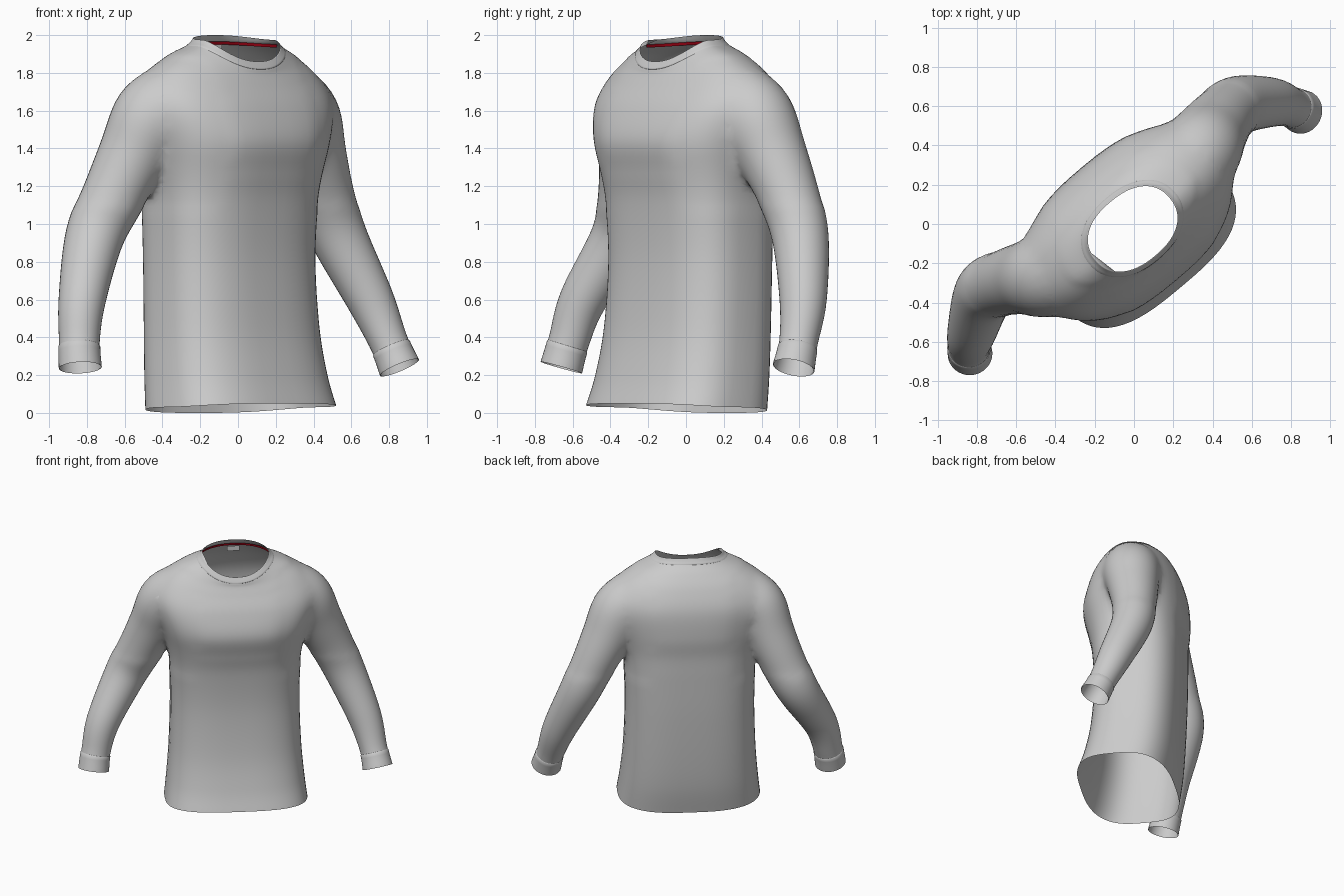
import bpy, bmesh, math
from mathutils import Vector, Matrix

if "Cube" in bpy.data.objects:
    bpy.data.objects.remove(bpy.data.objects["Cube"], do_unlink=True)

# The garment is turned about the vertical axis; local u = width, v = depth
TURN = Matrix.Translation((-0.04, 0.015, 0)) @ Matrix.Rotation(math.radians(40), 4, 'Z')
SIDES = 64


def material(name, colour):
    mat = bpy.data.materials.new(name)
    mat.use_nodes = True
    mat.diffuse_color = (*colour, 1)
    mat.node_tree.nodes["Principled BSDF"].inputs["Base Color"].default_value = (*colour, 1)
    return mat


fabric = material("grey fabric", (0.6, 0.6, 0.6))
red = material("red tape", (0.25, 0.0, 0.005))


def spline(rows, t):
    """Smooth interpolation through rows of numbers, t in row units."""
    i = min(int(t), len(rows) - 2)
    f = t - i
    a, b, c, d = (rows[min(max(i + k, 0), len(rows) - 1)] for k in (-1, 0, 1, 2))
    return [q + 0.5 * f * (r - p + f * (2 * p - 5 * q + 4 * r - s + f * (3 * (q - r) + s - p)))
            for p, q, r, s in zip(a, b, c, d)]


def loft(name, rings, mat, closed=True, caps=False):
    """Skin a list of point rings into one smooth object."""
    bm = bmesh.new()
    loops = [[bm.verts.new(p) for p in ring] for ring in rings]
    n = len(loops[0])
    for lo, hi in zip(loops, loops[1:]):
        for j in range(n if closed else n - 1):
            k = (j + 1) % n
            bm.faces.new((lo[j], lo[k], hi[k], hi[j]))
    if caps:
        bm.faces.new(loops[0])
        bm.faces.new(loops[-1])
    bmesh.ops.recalc_face_normals(bm, faces=bm.faces)
    mesh = bpy.data.meshes.new(name)
    bm.to_mesh(mesh)
    bm.free()
    mesh.materials.append(mat)
    mesh.shade_smooth()
    obj = bpy.data.objects.new(name, mesh)
    bpy.context.collection.objects.link(obj)
    return obj


# Torso rows: side z, front z, back z, half width, depth centre, half depth, squareness
TORSO = [
    (0.03, 0.05, 0.0, 0.525, -0.085, 0.352, 2.9),
    (0.2, 0.2, 0.2, 0.505, -0.045, 0.345, 2.8),
    (0.45, 0.45, 0.45, 0.485, -0.01, 0.33, 2.8),
    (0.8, 0.8, 0.8, 0.475, 0.01, 0.325, 2.8),
    (1.1, 1.1, 1.1, 0.485, 0.005, 0.335, 2.8),
    (1.28, 1.27, 1.28, 0.51, -0.01, 0.352, 2.7),
    (1.45, 1.44, 1.45, 0.555, -0.02, 0.375, 2.6),
    (1.65, 1.61, 1.65, 0.605, -0.005, 0.345, 2.5),
    (1.8, 1.73, 1.8, 0.53, -0.005, 0.285, 2.3),
    (1.89, 1.79, 1.9, 0.4, -0.025, 0.235, 2.2),
    (1.945, 1.82, 1.96, 0.28, -0.05, 0.202, 2.2),
    (1.975, 1.86, 2.0, 0.245, -0.052, 0.178, 2.3),
]


def torso_ring(t, grow=0.0, start=0.0, sweep=360.0, lift=0.0):
    zs, zf, zb, a, vc, b, p = spline(TORSO, t)
    count = SIDES if sweep == 360 else SIDES // 2 + 1
    steps = SIDES if sweep == 360 else SIDES // 2
    ring = []
    for j in range(count):
        ang = math.radians(start + sweep * j / steps)
        c, s = math.cos(ang), math.sin(ang)
        cu = math.copysign(abs(c) ** (2 / p), c)
        sv = math.copysign(abs(s) ** (2 / p), s)
        z = zs + ((zf if s < 0 else zb) - zs) * sv * sv + lift
        ring.append(TURN @ Vector(((a + grow) * cu, vc + (b + grow) * sv, z)))
    return ring


# Sleeve rows: centre x, y, z, radius
LEFT = [(0.2, 0.22, 1.74, 0.11), (0.32, 0.345, 1.61, 0.212), (0.385, 0.45, 1.38, 0.192),
        (0.455, 0.545, 1.15, 0.165), (0.535, 0.605, 0.93, 0.15), (0.7, 0.62, 0.6, 0.125),
        (0.8, 0.595, 0.37, 0.102), (0.855, 0.57, 0.24, 0.108)]
RIGHT = [(-0.3, -0.17, 1.74, 0.11), (-0.435, -0.26, 1.61, 0.212), (-0.55, -0.275, 1.38, 0.19),
         (-0.66, -0.3, 1.15, 0.17), (-0.76, -0.35, 0.93, 0.155), (-0.825, -0.545, 0.6, 0.125),
         (-0.84, -0.62, 0.38, 0.108), (-0.835, -0.66, 0.24, 0.11)]


def sleeve_ring(rows, t, grow=0.0):
    x, y, z, r = spline(rows, t)
    ahead = Vector(spline(rows, min(t + 0.05, len(rows) - 1))[:3])
    behind = Vector(spline(rows, max(t - 0.05, 0))[:3])
    side = (ahead - behind).cross(Vector((0, 1, 0))).normalized()
    front = (ahead - behind).cross(side).normalized()
    angles = [math.tau * j / 40 for j in range(40)]
    return [Vector((x, y, z)) + (r + grow) * (side * math.cos(a) + front * math.sin(a))
            for a in angles]


def span(first, last, steps):
    return [first + (last - first) * i / steps for i in range(steps + 1)]


# Body with both sleeves joined into one skin
shirt = loft("shirt_body", [torso_ring(t) for t in span(0, len(TORSO) - 1, 66)], fabric, caps=True)
for side_name, rows in (("left", LEFT), ("right", RIGHT)):
    sleeve = loft(side_name + "_sleeve_helper",
                  [sleeve_ring(rows, t) for t in span(0, len(rows) - 1, 49)], fabric, caps=True)
    union = shirt.modifiers.new(side_name + " sleeve", 'BOOLEAN')
    union.operation, union.solver, union.object = 'UNION', 'EXACT', sleeve
graph = bpy.context.evaluated_depsgraph_get()
joined = bpy.data.meshes.new_from_object(shirt.evaluated_get(graph))
shirt.modifiers.clear()
shirt.data = joined
for obj in [o for o in bpy.data.objects if o.name.endswith("_helper")]:
    bpy.data.objects.remove(obj, do_unlink=True)

# Open the neck, hem and wrists, then soften the armholes
bm = bmesh.new()
bm.from_mesh(joined)
bmesh.ops.delete(bm, geom=[f for f in bm.faces if len(f.verts) > 30], context='FACES')
bmesh.ops.remove_doubles(bm, verts=bm.verts, dist=0.006)
inverse = TURN.inverted()
armhole = [v for v in bm.verts if 1.1 < v.co.z < 1.88 and abs((inverse @ v.co).x) > 0.3]
for _ in range(9):
    bmesh.ops.smooth_vert(bm, verts=armhole, factor=0.5,
                          use_axis_x=True, use_axis_y=True, use_axis_z=True)
for face in bm.faces:
    face.smooth = True
    face.material_index = 0
bm.to_mesh(joined)
bm.free()

# Cuffs: slightly raised bands at the wrists
for side_name, rows in (("left", LEFT), ("right", RIGHT)):
    end = len(rows) - 1
    loft(side_name + "_cuff", [sleeve_ring(rows, end - 0.86, 0.0)] +
         [sleeve_ring(rows, t, 0.004) for t in span(end - 0.83, end, 6)], fabric)

# Collar: raised band around the neck
top = len(TORSO) - 1
loft("collar", [torso_ring(top - 1.06)] +
     [torso_ring(t, 0.003) for t in span(top - 1, top, 6)] + [torso_ring(top)], fabric)

# Tape and label inside the back of the neck
loft("neck_tape", [torso_ring(top - 0.95, -0.012, -5, 190, lift) for lift in (-0.012, 0.004)],
     red, closed=False)
label = [[TURN @ Vector((u, 0.125, z)) for u in (-0.045, 0.045)] for z in (1.91, 1.95)]
loft("neck_label", label, fabric, closed=False)
